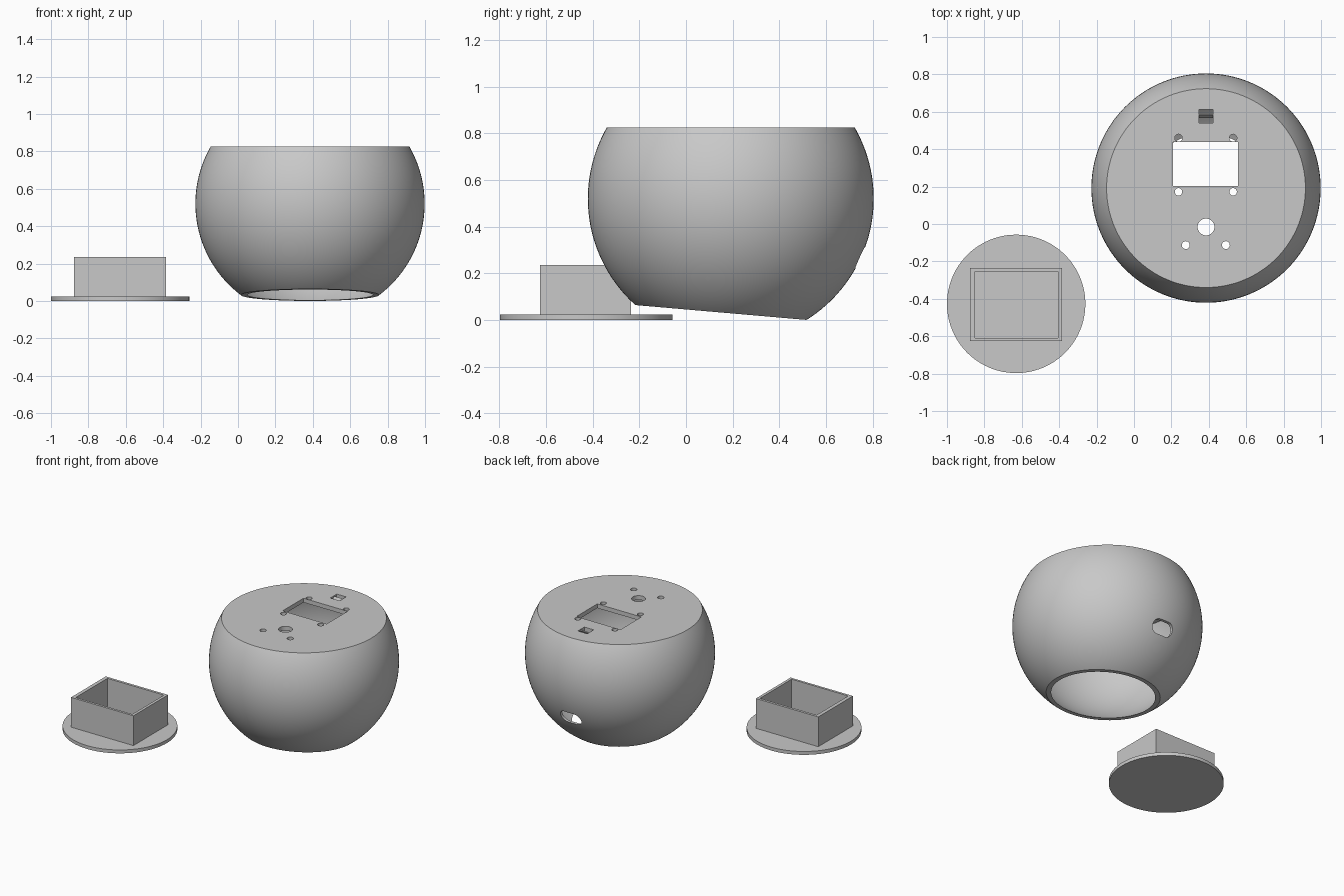
import bpy, bmesh, math
from mathutils import Matrix, Vector

if "Cube" in bpy.data.objects:
    bpy.data.objects.remove(bpy.data.objects["Cube"])

CX, CY, CZ, R = 0.385, 0.192, 0.52, 0.613   # shell sphere
TOP = 0.825

grey = bpy.data.materials.new("light grey")
grey.diffuse_color = (0.58, 0.58, 0.58, 1)
grey.use_nodes = True
grey.node_tree.nodes["Principled BSDF"].inputs["Base Color"].default_value = grey.diffuse_color


def make_object(name, bm):
    bmesh.ops.recalc_face_normals(bm, faces=bm.faces[:])
    me = bpy.data.meshes.new(name)
    bm.to_mesh(me)
    bm.free()
    me.materials.append(grey)
    ob = bpy.data.objects.new(name, me)
    bpy.context.collection.objects.link(ob)
    return ob


def box(bm, x0, x1, y0, y1, z0, z1, tilt=0):
    m = (Matrix.Translation(((x0 + x1) / 2, (y0 + y1) / 2, (z0 + z1) / 2))
         @ Matrix.Rotation(tilt, 4, 'X')
         @ Matrix.Diagonal((x1 - x0, y1 - y0, z1 - z0, 1)))
    bmesh.ops.create_cube(bm, size=1, matrix=m)


def cylinder(bm, x, y, r, z0, z1, n=32):
    bmesh.ops.create_cone(bm, cap_ends=True, segments=n, radius1=r, radius2=r,
                          depth=z1 - z0,
                          matrix=Matrix.Translation((x, y, (z0 + z1) / 2)))


def cut_sphere(radius, planes):
    """Sphere trimmed flat by each (point, outward normal) plane."""
    bm = bmesh.new()
    bmesh.ops.create_uvsphere(bm, u_segments=128, v_segments=64, radius=radius,
                              matrix=Matrix.Translation((CX, CY, CZ)))
    for co, no in planes:
        res = bmesh.ops.bisect_plane(bm, geom=bm.verts[:] + bm.edges[:] + bm.faces[:],
                                     plane_co=co, plane_no=no, clear_outer=True)
        rim = [e for e in res['geom_cut'] if isinstance(e, bmesh.types.BMEdge)]
        bmesh.ops.edgenet_fill(bm, edges=rim)
    return bm


def subtract(target, cutter):
    mod = target.modifiers.new("cut", 'BOOLEAN')
    mod.operation = 'DIFFERENCE'
    mod.solver = 'EXACT'
    mod.object = cutter
    bpy.context.view_layer.objects.active = target
    bpy.ops.object.modifier_apply(modifier=mod.name)
    bpy.data.objects.remove(cutter)


def smooth(ob):
    bpy.ops.object.select_all(action='DESELECT')
    ob.select_set(True)
    bpy.context.view_layer.objects.active = ob
    bpy.ops.object.shade_smooth_by_angle(angle=math.radians(30))


# Round shell: flat top, slanted bottom, hollow and open underneath
slant = Vector((0, -0.065, -0.75)).normalized()
shell = make_object("round_shell", cut_sphere(
    R, [((CX, CY, TOP), (0, 0, 1)), ((CX, 0.52, 0), slant)]))
subtract(shell, make_object("cavity_cutter", cut_sphere(
    0.594, [((CX, CY, TOP - 0.03), (0, 0, 1))])))

# Openings in the top plate
bm = bmesh.new()
Z0, Z1 = 0.74, 0.9
box(bm, 0.209, 0.556, 0.203, 0.438, Z0, Z1)         # display window
box(bm, 0.348, 0.422, 0.54, 0.613, Z0, Z1)          # small square
for x in (0.238, 0.53):
    for y in (0.172, 0.46):
        cylinder(bm, x, y, 0.02, Z0, Z1)            # window screw holes
for x in (0.277, 0.491):
    cylinder(bm, x, -0.113, 0.021, Z0, Z1)          # knob screw holes
cylinder(bm, CX, -0.016, 0.045, Z0, Z1)             # knob hole
subtract(shell, make_object("top_cutter", bm))

# Rounded cable slot through the back wall
bm = bmesh.new()
for y in (0.6, 0.9):
    for sx in (-1, 1):
        for i in range(24):
            a = math.tau * i / 24
            bm.verts.new((CX + sx * 0.036 + 0.045 * math.cos(a), y,
                          0.267 + 0.045 * math.sin(a)))
bmesh.ops.convex_hull(bm, input=bm.verts[:])
subtract(shell, make_object("slot_cutter", bm))
smooth(shell)

# Slanted bar across the small square opening
bm = bmesh.new()
box(bm, 0.346, 0.424, 0.574, 0.581, 0.796, 0.822, math.radians(-35))
make_object("square_opening_bar", bm)

# Base lid: round disc
bm = bmesh.new()
cylinder(bm, -0.63, -0.427, 0.37, 0, 0.024, 96)
smooth(make_object("lid_disc", bm))

# Open tray standing on the lid
bm = bmesh.new()
box(bm, -0.876, -0.385, -0.626, -0.236, 0.02, 0.236)
tray = make_object("lid_tray", bm)
bm = bmesh.new()
box(bm, -0.85, -0.405, -0.609, -0.254, 0.024, 0.3)
subtract(tray, make_object("tray_cutter", bm))
